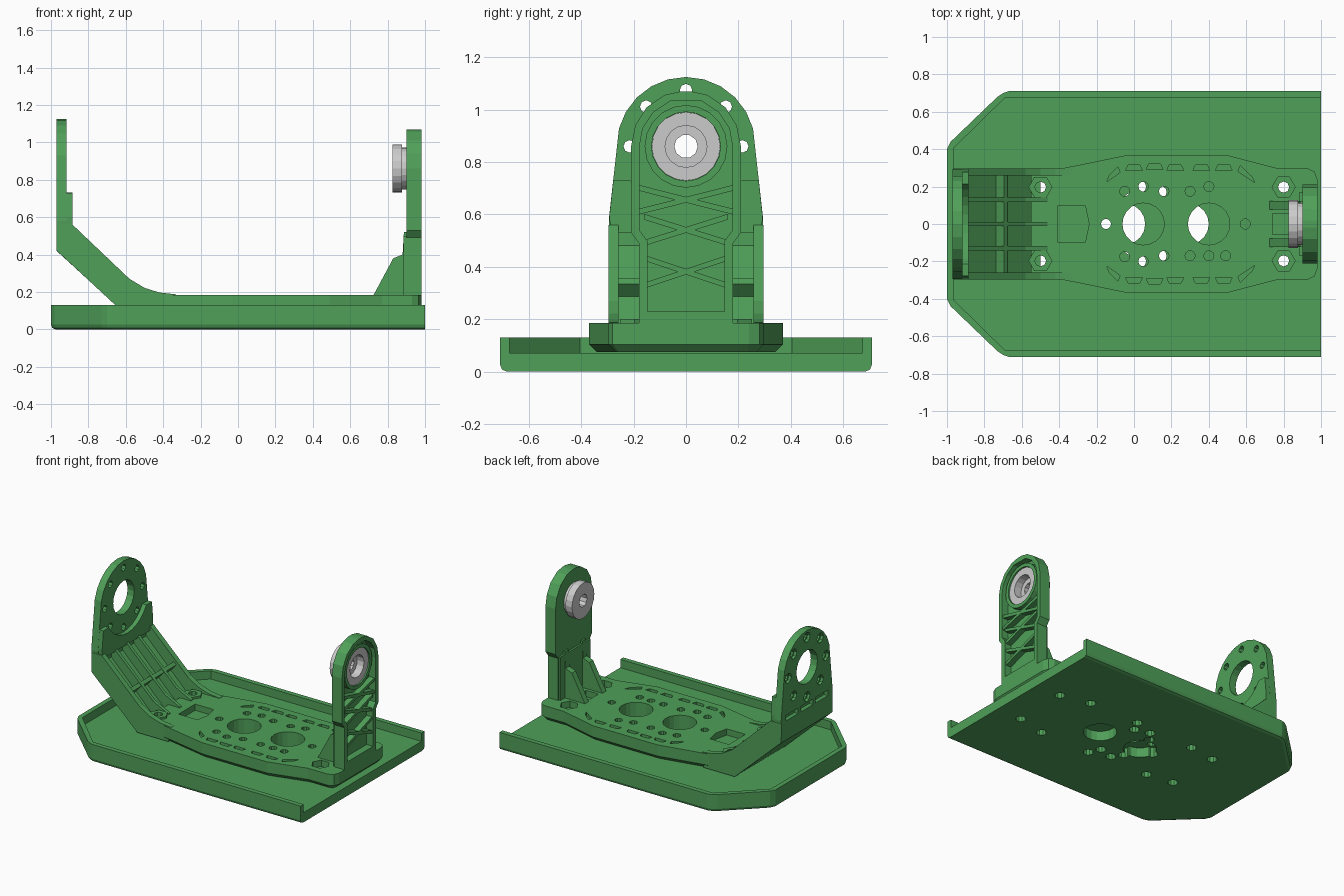
import bpy, bmesh
from math import sin, cos, pi, radians

if "Cube" in bpy.data.objects:
    bpy.data.objects.remove(bpy.data.objects["Cube"])

GREEN = bpy.data.materials.new("green_plastic")
GREEN.diffuse_color = (0.08, 0.35, 0.10, 1)
GREEN.use_nodes = True
GREEN.node_tree.nodes["Principled BSDF"].inputs["Base Color"].default_value = GREEN.diffuse_color


def circle(r, a=0, b=0, n=14, start=0, end=360):
    full = end - start == 360
    m = n if full else n - 1
    return [(a + r * cos(radians(start + (end - start) * i / m)),
             b + r * sin(radians(start + (end - start) * i / m))) for i in range(n)]


def box2(a0, a1, b0, b1):
    return [(a0, b0), (a1, b0), (a1, b1), (a0, b1)]


def place(p, h, axis):
    return {'x': (h, p[0], p[1]), 'y': (p[0], h, p[1]), 'z': (p[0], p[1], h)}[axis]


def prisms(name, parts, bevel=0, segments=1):
    """Each part is (outline, axis, low, high)."""
    bm = bmesh.new()
    for pts, axis, lo, hi in parts:
        a = [bm.verts.new(place(p, lo, axis)) for p in pts]
        b = [bm.verts.new(place(p, hi, axis)) for p in pts]
        bm.faces.new(a)
        bm.faces.new(b)
        for i in range(len(pts)):
            j = (i + 1) % len(pts)
            bm.faces.new((a[i], a[j], b[j], b[i]))
    bmesh.ops.recalc_face_normals(bm, faces=bm.faces)
    if bevel:  # soften the underside outline, leaving the open end square
        zmin = min(v.co.z for v in bm.verts)
        edges = [e for e in bm.edges if all(v.co.z < zmin + 1e-4 and v.co.x < 0.999 for v in e.verts)
                 or (all(v.co.z < zmin + 1e-4 for v in e.verts)
                     and abs(e.verts[0].co.x - e.verts[1].co.x) > 0.01)]
        bmesh.ops.bevel(bm, geom=edges, offset=bevel, segments=segments, profile=0.5, affect='EDGES')
    me = bpy.data.meshes.new(name)
    bm.to_mesh(me)
    bm.free()
    ob = bpy.data.objects.new(name, me)
    bpy.context.collection.objects.link(ob)
    return ob


def cut(ob, parts):
    cutter = prisms("cutter", parts)
    mod = ob.modifiers.new("cut", 'BOOLEAN')
    mod.operation, mod.solver, mod.object, mod.use_self = 'DIFFERENCE', 'EXACT', cutter, True
    bpy.context.view_layer.objects.active = ob
    bpy.ops.object.modifier_apply(modifier=mod.name)
    bpy.data.objects.remove(cutter, do_unlink=True)


def mirror_y(half):
    """Close a symmetric plan outline given its +y half."""
    return half + [(x, -y) for x, y in reversed(half)]


def mirror_side(half):
    """Close a symmetric (y, z) outline given its +y half."""
    return half + [(-y, z) for y, z in reversed(half)]


green = []

# Tray: rim on three sides, open at the right
tray = prisms("base_tray", [(mirror_y([(1, .71), (-.67, .71), (-.70, .70), (-.73, .68), (-.98, .44), (-1, .40)]),
                             'z', 0, .13)], bevel=.025, segments=2)
cuts = [(mirror_y([(1.1, .675), (-.69, .675), (-.965, .405)]), 'z', .07, .2)]
cuts += [(circle(.11, x, 0, 18), 'z', -.1, .1) for x in (-.05, .29)]
for x, y in ((.8, .2), (.58, .25), (-.3, .23), (-.5, .2), (.18, .25), (.14, .17), (.03, .2), (-.02, .13)):
    cuts += [(circle(.035, x, s * y, 10), 'z', -.1, .1) for s in (1, -1)]
cuts.append((circle(.035, -.16, 0, 10), 'z', -.1, .1))
cut(tray, cuts)
green.append(tray)

# Cradle floor
floor = prisms("cradle_floor", [(mirror_y([(-.55, .295), (-.40, .295), (-.32, .31), (-.03, .37), (.49, .37),
                                           (.77, .297), (.93, .297), (.965, .28), (.98, .24)]),
                                 'z', .074, .185)], bevel=.03)
cuts = [(circle(.112, x, 0, 20), 'z', 0, .3) for x in (.05, .4)]
for x, y in ((-.05, .175), (.05, .2), (.16, .175), (.3, .175), (.4, .2), (.49, -.17), (-.05, -.175),
             (.05, -.2), (.16, -.17), (.3, -.17), (.4, -.17), (-.15, 0), (.48, .0), (.595, 0)):
    if (x, y) != (.48, 0):
        cuts.append((circle(.027, x, y, 10), 'z', 0, .3))
for s in (1, -1):
    for x, y in ((-.5, .197), (.8, .197)):
        if x > 0:
            cuts.append((circle(.062, x, s * y, 6), 'z', .14, .3))
        cuts.append((circle(.03, x, s * y, 8), 'z', 0, .3))
    # shallow slots along the edge
    for x, y, w, t in ((-.11, .265, .035, .05), (0, .3, .045, 0), (.11, .305, .045, 0), (.22, .3, .045, 0),
                       (.36, .3, .045, 0), (.48, .3, .045, 0), (.6, .265, .045, -.06)):
        cuts.append(([(x - w, s * (y - .014 - t / 2)), (x + w, s * (y - .014 + t / 2)),
                      (x + w * .7, s * (y + .016 + t / 2)), (x - w * .7, s * (y + .016 - t / 2))], 'z', .16, .3))
cuts.append(([(-.41, -.095), (-.26, -.095), (-.24, 0), (-.26, .095), (-.41, .095)], 'z', .14, .3))
cuts.append((box2(.74, .84, -.055, .055), 'z', .14, .3))
cut(floor, cuts)
green.append(floor)

# Raised nut seats at the left of the floor
seats = prisms("nut_seats", [(circle(.064, -.5, s * .197, 6), 'z', .18, .20) for s in (1, -1)])
cut(seats, [(circle(.03, -.5, s * .197, 8), 'z', 0, .3) for s in (1, -1)])
green.append(seats)

# Left arm: bearing plate
ZC = .86
arch = [(.29, .42), (.295, .58)] + circle(.265, 0, ZC, 11, 15, 165) + [(-.295, .58), (-.29, .42)]
plate = prisms("left_arm_plate", [(arch, 'x', -.97, -.917)])
cuts = [(circle(.12, 0, ZC, 20), 'x', -1.1, -.8)]
for i in range(8):
    a = i * pi / 4
    y, z = .215 * sin(a), ZC + .215 * cos(a)
    cuts += [(circle(.024, y, z, 8), 'x', -1.1, -.8), (circle(.036, y, z, 8), 'x', -1.1, -.95)]
cuts += [(box2(y - .07, y + .07, .46, .60), 'x', -1.1, -.94) for y in (-.17, 0, .17)]
cut(plate, cuts)
green.append(plate)

# Left arm: thickened pad below the bearing, with concave top
pad = [(-.29, .53), (.29, .53), (.292, .6), (.278, .73)] + circle(.25, 0, ZC, 11, -31, -149) + [(-.278, .73), (-.292, .6)]
green.append(prisms("left_arm_pad", [(pad, 'x', -.93, -.885)]))

# Left arm: sloping sheet, side walls and ribs
sheet = [(-.97, .42), (-.60, .08), (-.5, .08), (-.5, .12), (-.55, .12), (-.925, .49), (-.925, .56), (-.97, .56)]
wall = [(-.968, .42), (-.6, .078), (-.35, .078), (-.33, .187), (-.42, .197), (-.5, .222), (-.58, .27),
        (-.885, .56), (-.968, .56)]
rib = [(-.92, .45), (-.56, .11), (-.46, .11), (-.46, .19), (-.58, .25), (-.885, .54), (-.92, .54)]
green.append(prisms("left_arm_sheet", [(sheet, 'y', -.27, .27)]))
green.append(prisms("left_arm_walls", [(wall, 'y', *sorted((s * .258, s * .297))) for s in (1, -1)]))
green.append(prisms("left_arm_ribs", [(rib, 'y', y - .012, y + .012) for y in (-.13, 0, .13)]
                    + [([(-.78, .26), (-.76, .24), (-.675, .335), (-.695, .355)], 'y', -.265, .265)]))

# Right arm: arched frame, hollowed from outside
frame = mirror_side([(.18, .17), (.18, .49), (.21, .53), (.21, ZC), (.194, .94), (.15, 1.01), (.08, 1.057), (.02, 1.07)])
arm = prisms("right_arm", [(frame, 'x', .9, .98)])
hollow = mirror_side([(.148, .23), (.148, .5), (.178, .54), (.178, ZC), (.165, .93), (.125, .99), (.06, 1.033)])
cut(arm, [(hollow, 'x', .928, 1.1), (circle(.115, 0, ZC, 20), 'x', .8, 1.1)])
green.append(arm)

# Right arm: bearing collar
collar = prisms("right_arm_collar", [(circle(.158, 0, ZC, 20), 'x', .92, .965)])
cut(collar, [(circle(.132, 0, ZC, 20), 'x', .8, 1.1)])
green.append(collar)

# Right arm: crossed lattice
lattice = []
for z, h, w in ((.32, .10, .15), (.48, .10, .16), (.60, .09, .178)):
    for s in (1, -1):
        lattice.append(([(-s * w, z), (s * w, z + h), (s * w, z + h + .022), (-s * w, z + .022)], 'x', .92, .97))
green.append(prisms("right_arm_lattice", lattice))

# Right arm: inner foot pad and gussets
gusset = [(.72, .175), (.83, .38), (.88, .40), (.887, .52), (.91, .52), (.91, .175)]
green.append(prisms("right_arm_foot", [(box2(-.172, .172, .175, .5), 'x', .886, .91)]))
green.append(prisms("right_arm_gussets", [(gusset, 'y', y - .022, y + .022) for y in (-.1, .1)]))

for ob in green:
    ob.data.materials.clear()
    ob.data.materials.append(GREEN)

# Grey flanged bearing in the right arm
bearing = prisms("bearing", [(circle(.128, 0, ZC, 20), 'x', .825, .878), (circle(.112, 0, ZC, 20), 'x', .878, .905),
                             (circle(.131, 0, ZC, 20), 'x', .905, .955)])
cut(bearing, [(circle(.045, 0, ZC, 10), 'x', .7, 1.1), (circle(.08, 0, ZC, 16), 'x', .90, 1.1)])
